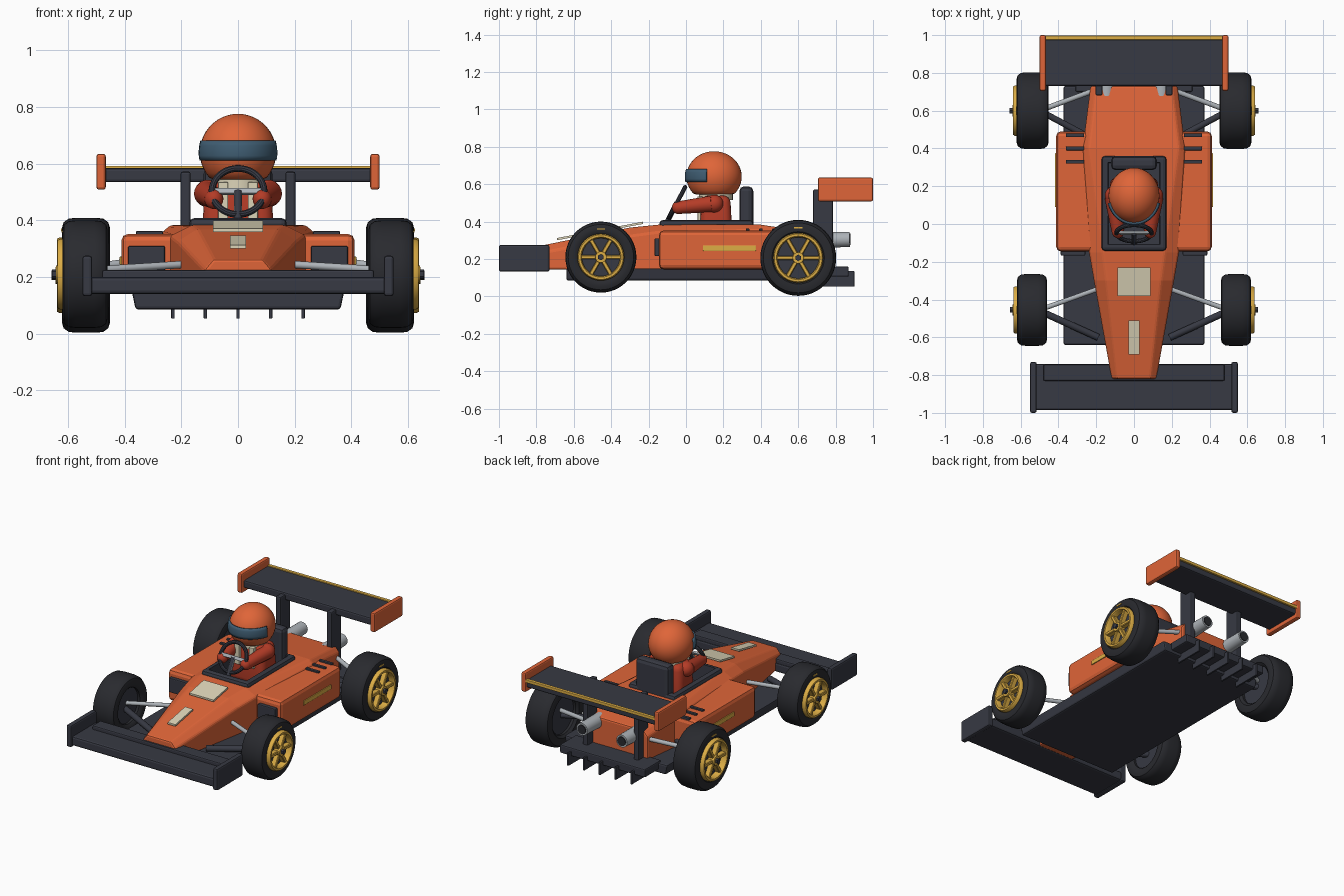
import bpy, bmesh
from math import sin, cos, pi, radians, sqrt
from mathutils import Vector, Matrix

if "Cube" in bpy.data.objects:
    bpy.data.objects.remove(bpy.data.objects["Cube"])


def material(name, rgb):
    m = bpy.data.materials.new(name)
    m.diffuse_color = (*rgb, 1)
    m.use_nodes = True
    m.node_tree.nodes["Principled BSDF"].inputs["Base Color"].default_value = m.diffuse_color
    return m


ORANGE = material("orange", (0.74, 0.13, 0.04))
DARK = material("charcoal", (0.038, 0.041, 0.056))
TYRE = material("rubber", (0.022, 0.023, 0.028))
GOLD = material("gold", (0.72, 0.42, 0.06))
SILVER = material("silver", (0.42, 0.45, 0.48))
CREAM = material("cream", (0.72, 0.66, 0.48))
RED = material("red", (0.46, 0.045, 0.02))
BLUE = material("visor_blue", (0.05, 0.11, 0.17))


def finish(name, bm, mat, mirror=False, smooth=False):
    bmesh.ops.recalc_face_normals(bm, faces=bm.faces)
    me = bpy.data.meshes.new(name)
    bm.to_mesh(me)
    bm.free()
    if smooth:
        me.shade_smooth()
        me.set_sharp_from_angle(angle=radians(35))
    me.materials.append(mat)
    ob = bpy.data.objects.new(name, me)
    bpy.context.collection.objects.link(ob)
    if mirror:
        ob.modifiers.new("Mirror", 'MIRROR').use_mirror_merge = False
    return ob


def bevel(bm, width, segments=2):
    edges = [e for e in bm.edges if e.calc_face_angle(0) > 0.3]
    bmesh.ops.bevel(bm, geom=edges, offset=width, segments=segments, profile=0.5,
                    affect='EDGES', clamp_overlap=True)


def box_bm(x, y, z, width=0.0, segments=2):
    bm = bmesh.new()
    bmesh.ops.create_cube(bm, size=1)
    for v in bm.verts:
        v.co = [r[0] + (c + 0.5) * (r[1] - r[0]) for c, r in zip(v.co, (x, y, z))]
    if width:
        bevel(bm, width, segments)
    return bm


def box(name, x, y, z, mat, width=0.008, mirror=False):
    return finish(name, box_bm(x, y, z, width), mat, mirror)


def rod(name, a, b, r, mat, mirror=False, r2=None, segments=20):
    a, b = Vector(a), Vector(b)
    bm = bmesh.new()
    m = Matrix.Translation((a + b) / 2) @ (b - a).to_track_quat('Z', 'Y').to_matrix().to_4x4()
    bmesh.ops.create_cone(bm, cap_ends=True, segments=segments, radius1=r, radius2=r2 or r,
                          depth=(b - a).length, matrix=m)
    return finish(name, bm, mat, mirror, True)


def lathe(name, profile, centre, mat, matrix=None, mirror=False, n=40):
    """Turn a closed (axial x, radius) profile about the x axis."""
    bm = bmesh.new()
    rings = [[bm.verts.new((x, r * cos(2 * pi * i / n), r * sin(2 * pi * i / n)))
              for x, r in profile] for i in range(n)]
    k = len(profile)
    for i in range(n):
        a, b = rings[i], rings[(i + 1) % n]
        for j in range(k):
            bm.faces.new((a[j], b[j], b[(j + 1) % k], a[(j + 1) % k]))
    bm.transform(Matrix.Translation(centre) @ (matrix or Matrix()))
    return finish(name, bm, mat, mirror, True)


# bodywork: y, lower half width, top half width, bottom, shoulder and top heights
bm = bmesh.new()
rings = []
for y, w, t, z0, zs, z1 in [(-0.82, .118, .088, .145, .225, .262), (-0.30, .212, .145, .14, .325, .368),
                            (-0.15, .238, .165, .14, .345, .383), (0.40, .272, .24, .14, .355, .383),
                            (0.73, .23, .20, .14, .30, .335)]:
    rings.append([bm.verts.new((x, y, z)) for x, z in
                  [(-w, z0), (w, z0), (w, zs), (t, z1), (-t, z1), (-w, zs)]])
for a, b in zip(rings, rings[1:]):
    for j in range(6):
        bm.faces.new((a[j], a[(j + 1) % 6], b[(j + 1) % 6], b[j]))
bm.faces.new(rings[0])
bm.faces.new(rings[-1])
bmesh.ops.recalc_face_normals(bm, faces=bm.faces)
bevel(bm, 0.01)
body = finish("body", bm, ORANGE)
cutter = finish("cockpit_cutter", box_bm((-.155, .155), (-.125, .345), (.27, .6)), DARK)
cutter.hide_render = True
cutter.hide_viewport = True
cut = body.modifiers.new("Cockpit", 'BOOLEAN')
cut.operation = 'DIFFERENCE'
cut.object = cutter

# cockpit tub with a raised rim
bm = box_bm((-.172, .172), (-.142, .36), (.24, .408), 0.018)
top = max(bm.faces, key=lambda f: f.calc_center_median().z)
bmesh.ops.inset_region(bm, faces=[top], thickness=0.022)
bmesh.ops.inset_region(bm, faces=[top], thickness=0.004, depth=-0.12)
finish("cockpit_tub", bm, DARK)

# floor, diffuser and strakes
bm = box_bm((-.375, .375), (-.64, .73), (.085, .15))
for v in bm.verts:
    if v.co.z < .1:
        v.co.x *= .965
bevel(bm, .01)
finish("floor", bm, DARK)
box("diffuser", (-.31, .31), (.70, .87), (.105, .16), DARK)
for i in range(-2, 3):
    box("diffuser_strake", (i * .115 - .006, i * .115 + .006), (.70, .90), (.053, .135), DARK, .002)

# side pods
box("side_pod", (.18, .412), (-.145, .49), (.145, .352), ORANGE, .024, True)
box("pod_inlet", (.258, .388), (-.168, -.12), (.215, .31), DARK, .006, True)
box("pod_stripe", (.40, .418), (.09, .375), (.243, .272), GOLD, .003, True)
for y in (.33, .40, .47):
    box("pod_louvre", (.265, .36), (y - .01, y + .01), (.34, .362), DARK, .003, True)

# nose plates
for name, w, y0, y1 in (("number_plate", .088, -.38, -.23), ("nose_stripe", .028, -.69, -.51)):
    bm = box_bm((-w, w), (y0, y1), (-.012, 0))
    for v in bm.verts:
        v.co.z += .312 + .19 * (v.co.y + .69)
    finish(name, bm, CREAM)

# front wing
box("front_wing", (-.53, .53), (-.985, -.74), (.14, .20), DARK, .012)
box("front_flap", (-.48, .48), (-.83, -.745), (.19, .225), DARK, .008)
box("front_endplate", (.515, .55), (-1.0, -.73), (.132, .275), DARK, .01, True)

# rear wing
box("rear_wing", (-.48, .48), (.73, .985), (.535, .585), DARK, .01)
box("rear_wing_edge", (-.475, .475), (.975, .997), (.572, .592), GOLD, .003)
box("rear_endplate", (.467, .50), (.705, 1.0), (.508, .635), ORANGE, .009, True)
box("rear_wing_support", (.167, .203), (.68, .785), (.15, .572), DARK, .008, True)

# exhausts
rod("exhaust", (.145, .68, .30), (.145, .875, .305), .044, SILVER, True, .04)
rod("exhaust_mouth", (.145, .80, .305), (.145, .88, .305), .03, TYRE, True)

# wheels
for end, y, R, x0, x1 in (("front", -.455, .19, .46, .62), ("rear", .60, .203, .452, .622)):
    h, c = (x1 - x0) / 2, Vector(((x0 + x1) / 2, y, R + (.02 if end == "front" else .003)))
    rr = R * .66
    half = [(h * .8, rr - .01), (h * .97, rr + .006), (h, R * .82), (h * .93, R * .92),
            (h * .72, R * .985), (h * .4, R)]
    lathe(end + "_tyre", half + [(-x, r) for x, r in reversed(half)], c, TYRE, mirror=True, n=48)
    rod(end + "_wheel_barrel", c - Vector((h * .6, 0, 0)), c + Vector((h * .75, 0, 0)), rr, DARK, True, segments=40)
    lathe(end + "_rim", [(h * .5, rr), (h + .008, rr), (h + .018, rr - .006), (h + .018, rr - .018),
                         (h + .008, rr - .024), (h * .5, rr - .024)], c, GOLD, mirror=True)
    for i in range(6):
        bm = box_bm((h * .7, h + .012), (.02, rr - .012), (-.011, .011), .004, 1)
        bm.transform(Matrix.Translation(c) @ Matrix.Rotation(i * pi / 3, 4, 'X'))
        finish(end + "_spoke", bm, GOLD, True)
    rod(end + "_hub", c, c + Vector((h + .022, 0, 0)), .034, GOLD, True, .03)
    rod(end + "_wheel_nut", c, c + Vector((h + .036, 0, 0)), .017, DARK, True, segments=6)
    box(end + "_tyre_mark", (c.x + h - .01, c.x + h + .003), (y - .022, y + .022),
        (c.z + R * .77, c.z + R * .81), GOLD, 0, True)

# suspension
for name, a, b, r, m in (
        ("front_upper_arm", (.18, -.34, .245), (.50, -.455, .225), .013, SILVER),
        ("front_lower_arm", (.19, -.60, .165), (.50, -.46, .19), .019, DARK),
        ("rear_upper_arm", (.19, .715, .28), (.50, .60, .235), .014, SILVER),
        ("rear_lower_arm", (.22, .45, .19), (.50, .60, .20), .017, DARK)):
    rod(name, a, b, r, m, True, segments=14)

# seat back
box("seat_back", (-.122, .122), (.285, .36), (.28, .588), DARK, .025)

# driver torso, neck and straps
bm = box_bm((-.13, .13), (.07, .25), (.28, .54))
for v in bm.verts:
    if v.co.z > .5:
        v.co = (v.co.x * .9, .16 + (v.co.y - .16) * .85, v.co.z)
bevel(bm, .04, 4)
finish("driver_torso", bm, RED, smooth=True)
rod("driver_collar", (0, .16, .515), (0, .16, .56), .09, CREAM, segments=32)
bm = box_bm((.035, .07), (.062, .09), (.40, .535), .004)
finish("harness_strap", bm, CREAM, True)


def ball(name, p, s, mat, mirror=False, floor_z=-9):
    bm = bmesh.new()
    bmesh.ops.create_uvsphere(bm, u_segments=36, v_segments=22, radius=1)
    for v in bm.verts:
        v.co = [p[i] + v.co[i] * s[i] for i in range(3)]
        v.co.z = max(v.co.z, floor_z)
    return finish(name, bm, mat, mirror, True)


# driver arms and gloves
rod("driver_arm", (.112, .14, .495), (.085, -.035, .475), .044, RED, True, .034)
ball("driver_shoulder", (.108, .15, .495), (.046, .05, .048), RED, True)
ball("driver_glove", (.085, -.04, .475), (.033, .035, .035), RED, True)

# helmet and visor
C, S = (0, .15, .64), (.135, .148, .136)
ball("helmet", C, S, ORANGE, floor_z=.545)
bm = bmesh.new()
bands = []
for j in range(5):
    dz = -.028 + .068 * j / 4
    k = sqrt(1 - (dz / S[2]) ** 2)
    bands.append([bm.verts.new(((S[0] + .004) * k * sin(a), C[1] - (S[1] + .004) * k * cos(a), C[2] + dz))
                  for a in (radians(-75 + 6 * i) for i in range(26))])
for a, b in zip(bands, bands[1:]):
    for i in range(25):
        bm.faces.new((a[i], a[i + 1], b[i + 1], b[i]))
visor = finish("visor", bm, BLUE, smooth=True)
solid = visor.modifiers.new("Thickness", 'SOLIDIFY')
solid.thickness = .01
solid.offset = 0

# steering wheel
hub = Vector((0, -.048, .502))
tilt = Matrix.Rotation(radians(-28), 4, 'X')
ring = [(.012 * sin(a), .092 + .012 * cos(a)) for a in (2 * pi * i / 10 for i in range(10))]
lathe("steering_wheel", ring, hub, DARK, tilt @ Matrix.Rotation(pi / 2, 4, 'Z'))
for name, x, z in (("steering_crossbar", (-.088, .088), (-.011, .011)), ("steering_spoke", (-.014, .014), (-.088, 0))):
    bm = box_bm(x, (-.007, .007), z, .003)
    bm.transform(Matrix.Translation(hub) @ tilt)
    finish(name, bm, SILVER)
rod("steering_column", hub, (0, -.11, .38), .014, DARK)
